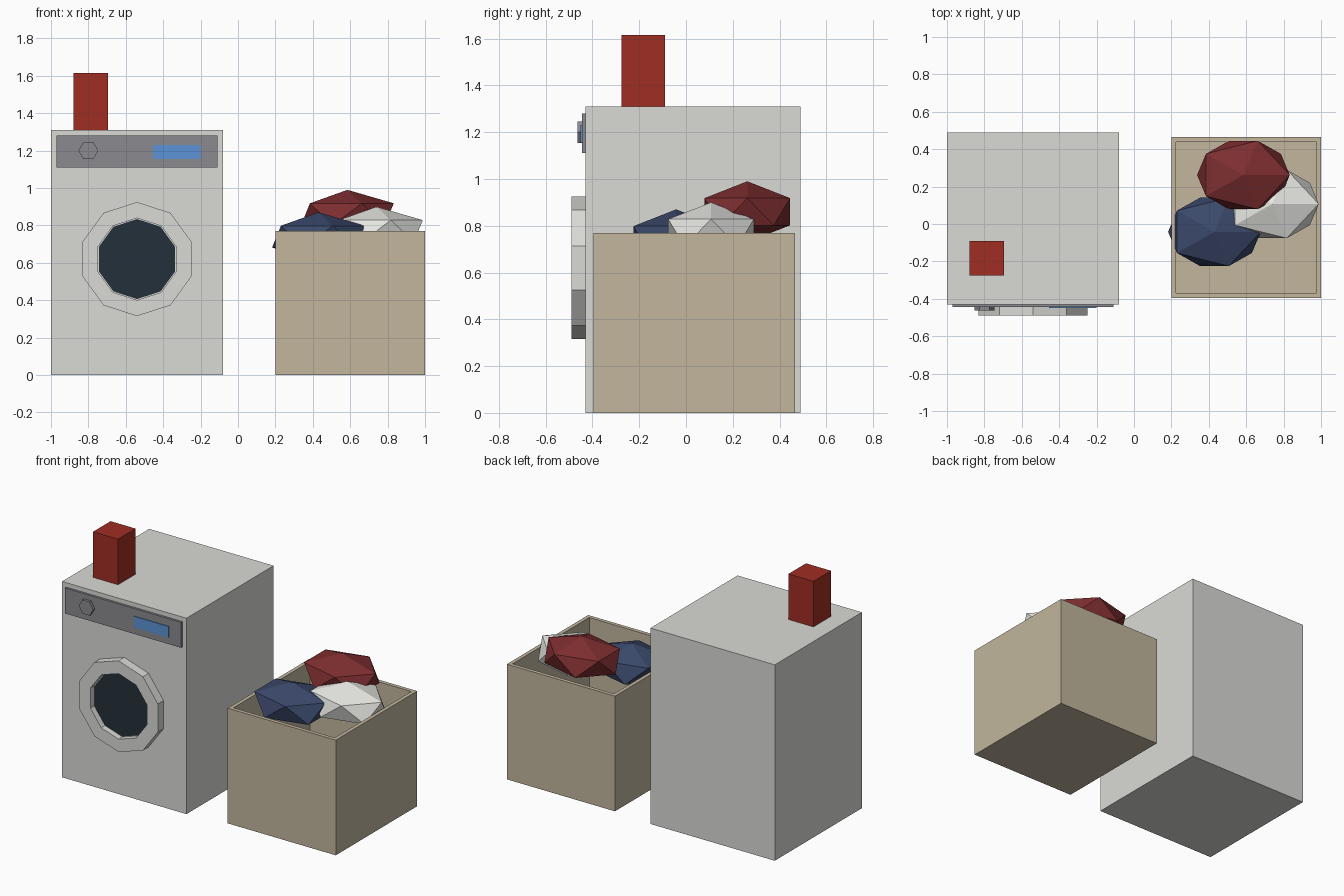
import bpy, bmesh
from math import pi
from mathutils import Matrix, Vector

old = bpy.data.objects.get("Cube")
if old:
    bpy.data.objects.remove(old, do_unlink=True)


def material(name, srgb):
    # 8-bit display colour to linear
    color = [(c / 255 / 12.92) if c < 11 else ((c / 255 + 0.055) / 1.055) ** 2.4 for c in srgb] + [1]
    mat = bpy.data.materials.new(name)
    mat.use_nodes = True
    mat.diffuse_color = color
    mat.node_tree.nodes["Principled BSDF"].inputs["Base Color"].default_value = color
    return mat


white = material("enamel white", (218, 219, 214))
grey = material("panel grey", (138, 138, 144))
glass = material("dark glass", (36, 48, 58))
blue = material("display blue", (92, 148, 214))
red = material("carton red", (160, 46, 36))
tan = material("basket tan", (194, 182, 158))
wine = material("cloth wine", (126, 46, 48))
navy = material("cloth navy", (58, 72, 106))
cream = material("cloth white", (232, 232, 228))


def add(name, bm, mat):
    bmesh.ops.recalc_face_normals(bm, faces=bm.faces)
    mesh = bpy.data.meshes.new(name)
    bm.to_mesh(mesh)
    bm.free()
    mesh.materials.append(mat)
    obj = bpy.data.objects.new(name, mesh)
    bpy.context.collection.objects.link(obj)
    return obj


def box_mesh(lo, hi):
    lo, hi = Vector(lo), Vector(hi)
    bm = bmesh.new()
    bmesh.ops.create_cube(bm, size=1, matrix=Matrix.Translation((lo + hi) / 2) @ Matrix.Diagonal((*(hi - lo), 1)))
    return bm


def box(name, lo, hi, mat):
    return add(name, box_mesh(lo, hi), mat)


def disc_mesh(x, z, back, front, radius, sides, turn=0):
    # Prism whose axis runs front to back
    bm = bmesh.new()
    place = Matrix.Translation((x, (back + front) / 2, z)) @ Matrix.Rotation(pi / 2, 4, 'X') @ Matrix.Rotation(turn, 4, 'Z')
    bmesh.ops.create_cone(bm, cap_ends=True, segments=sides, radius1=radius, radius2=radius,
                          depth=back - front, matrix=place)
    return bm


# Washing machine
box("machine_body", (-1, -0.43, 0), (-0.08, 0.49, 1.31), white)
box("control_panel", (-0.97, -0.445, 1.11), (-0.11, -0.43, 1.28), grey)
box("display", (-0.455, -0.45, 1.155), (-0.20, -0.445, 1.23), blue)
add("dial", disc_mesh(-0.80, 1.20, -0.445, -0.463, 0.053, 6, pi / 6), grey)

# Door ring: inset the front face and push it in
ring = disc_mesh(-0.54, 0.62, -0.43, -0.49, 0.305, 10)
front = min(ring.faces, key=lambda f: f.calc_center_median().y)
bmesh.ops.inset_region(ring, faces=[front], thickness=0.086)
hole = bmesh.ops.extrude_discrete_faces(ring, faces=[front])["faces"]
bmesh.ops.translate(ring, verts=hole[0].verts, vec=(0, 0.04, 0))
add("door_ring", ring, white)
add("door_glass", disc_mesh(-0.54, 0.62, -0.44, -0.455, 0.214, 10), glass)

# Detergent carton
box("detergent_carton", (-0.88, -0.275, 1.31), (-0.695, -0.09, 1.615), red)

# Open basket: inset the top and push it down
basket = box_mesh((0.2, -0.395, 0), (1, 0.465, 0.77))
top = max(basket.faces, key=lambda f: f.calc_center_median().z)
bmesh.ops.inset_region(basket, faces=[top], thickness=0.036)
floor = bmesh.ops.extrude_discrete_faces(basket, faces=[top])["faces"]
bmesh.ops.translate(basket, verts=floor[0].verts, vec=(0, 0, -0.73))
add("laundry_basket", basket, tan)

# Crumpled clothes
for name, centre, mat in (("red_cloth", (0.585, 0.262, 0.86), wine),
                          ("blue_cloth", (0.43, -0.042, 0.74), navy),
                          ("white_cloth", (0.74, 0.107, 0.77), cream)):
    bm = bmesh.new()
    bmesh.ops.create_icosphere(bm, subdivisions=1, radius=1,
                               matrix=Matrix.Translation(centre) @ Matrix.Diagonal((0.277, 0.215, 0.13, 1)))
    add(name, bm, mat)
